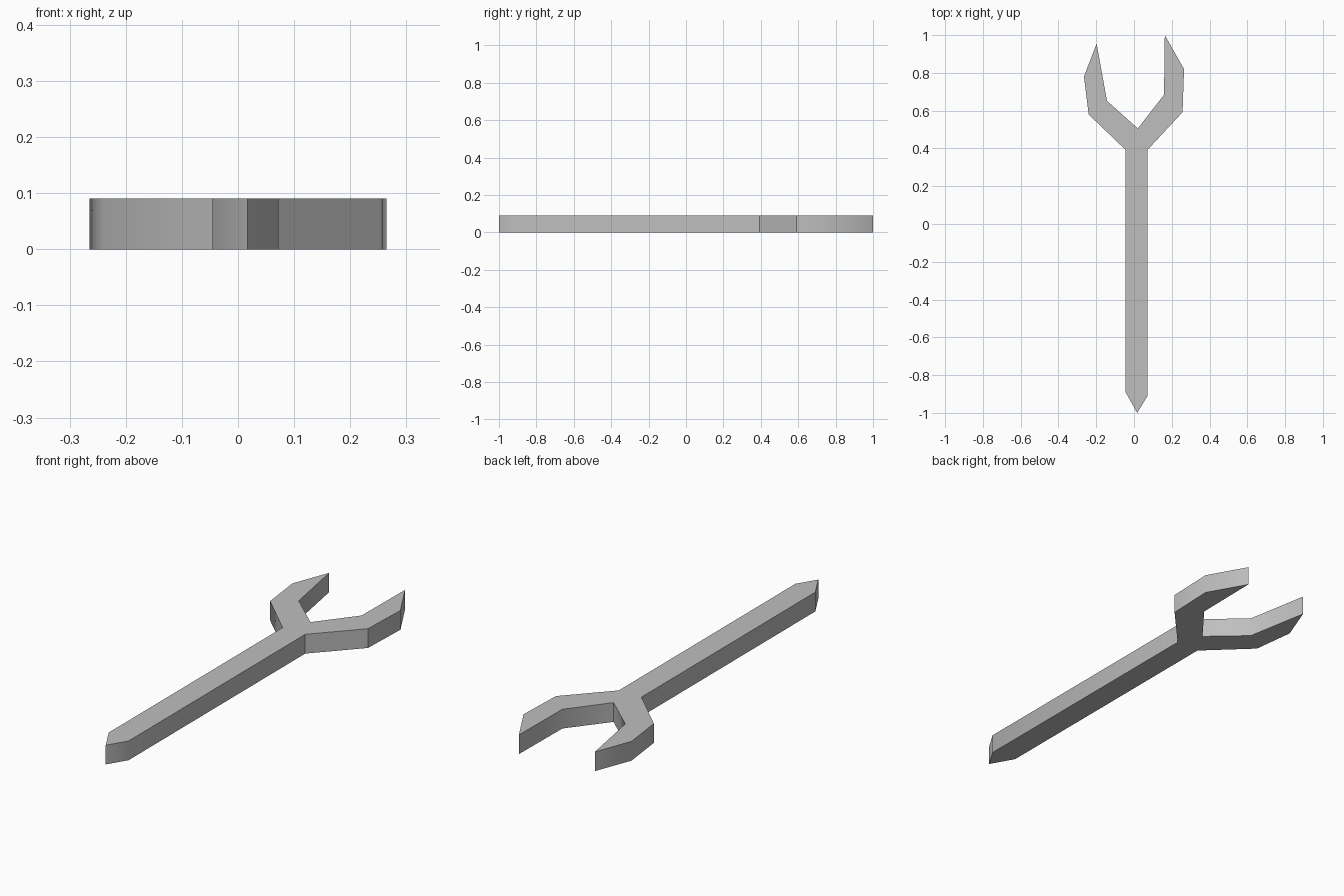
import bpy
import bmesh
import math

THICKNESS = 0.09

cube = bpy.data.objects.get("Cube")
if cube:
    bpy.data.objects.remove(cube, do_unlink=True)

# Single grey metal
metal = bpy.data.materials.new("grey_metal")
metal.use_nodes = True
grey = (0.52, 0.52, 0.52, 1)
metal.diffuse_color = grey
metal.node_tree.nodes["Principled BSDF"].inputs["Base Color"].default_value = grey

# Wrench outline, clockwise from the pointed handle end
handle_left = [(0.017, -1.0), (-0.045, -0.89), (-0.045, 0.393)]
left_jaw = [(-0.24, 0.58), (-0.265, 0.78), (-0.198, 0.955), (-0.143, 0.652)]
crotch = [(0.02, 0.506)]
right_jaw = [(0.159, 0.684), (0.163, 1.0), (0.265, 0.82), (0.257, 0.592)]
handle_right = [(0.072, 0.393), (0.072, -0.91)]
outline = handle_left + left_jaw + crotch + right_jaw + handle_right

# Extrude the outline into a solid plate
bm = bmesh.new()
base = bm.faces.new([bm.verts.new((x, y, 0)) for x, y in outline])
top = bmesh.ops.extrude_face_region(bm, geom=[base], use_keep_orig=True)
raised = [v for v in top["geom"] if isinstance(v, bmesh.types.BMVert)]
bmesh.ops.translate(bm, verts=raised, vec=(0, 0, THICKNESS))
bmesh.ops.recalc_face_normals(bm, faces=bm.faces)

mesh = bpy.data.meshes.new("wrench")
bm.to_mesh(mesh)
bm.free()
mesh.materials.append(metal)
wrench = bpy.data.objects.new("wrench", mesh)
bpy.context.collection.objects.link(wrench)

# Soft bends along the sides, crisp rims
bpy.ops.object.select_all(action="DESELECT")
wrench.select_set(True)
bpy.context.view_layer.objects.active = wrench
bpy.ops.object.shade_smooth_by_angle(angle=math.radians(40))
